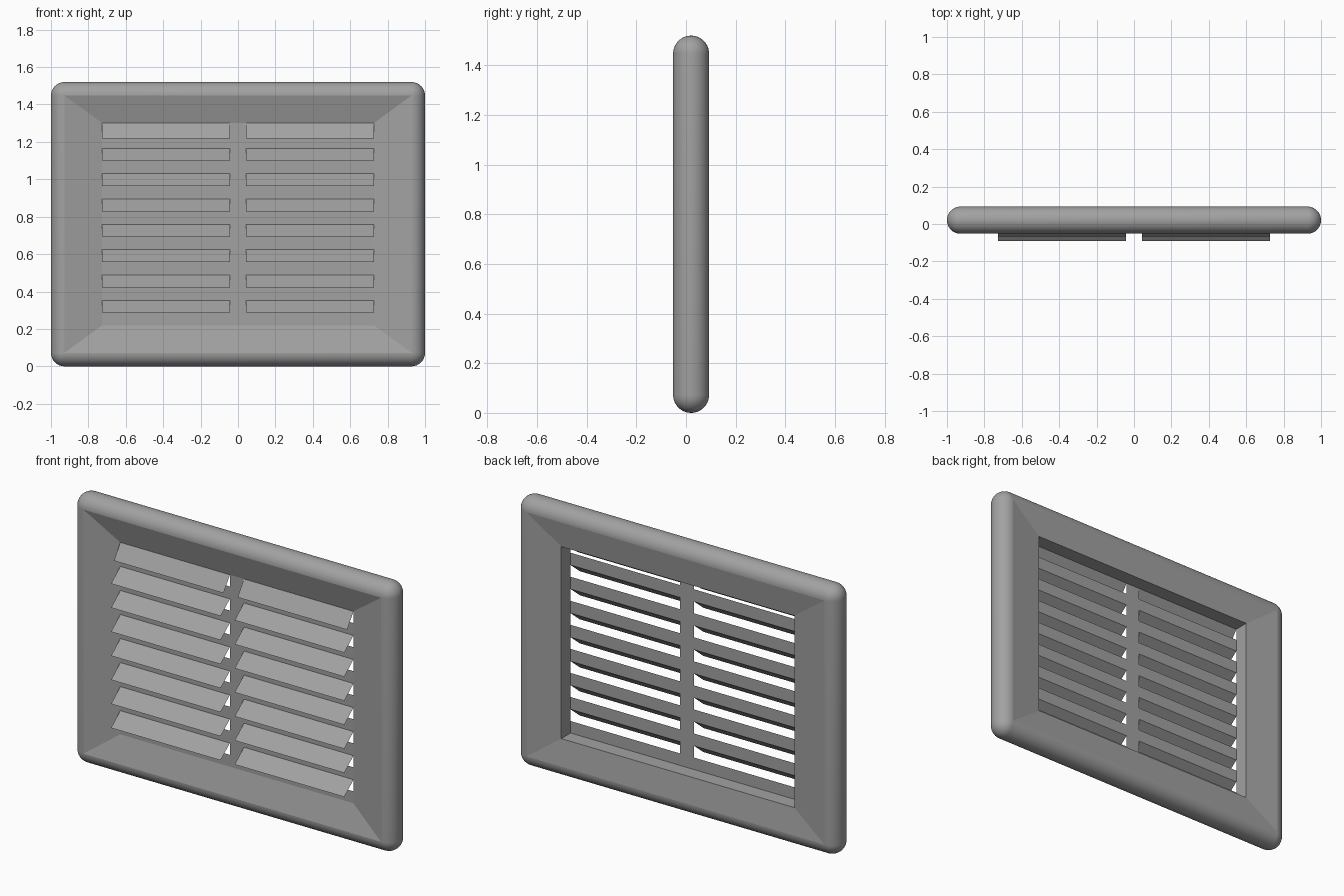
import bpy, bmesh, math

cube = bpy.data.objects.get("Cube")
if cube:
    bpy.data.objects.remove(cube, do_unlink=True)

grey = bpy.data.materials.new("mid_grey")
grey.use_nodes = True
colour = (0.36, 0.36, 0.36, 1)
grey.diffuse_color = colour
grey.node_tree.nodes["Principled BSDF"].inputs["Base Color"].default_value = colour

# Main sizes
MID_Z = 0.76
RADIUS = 0.0725
MID_Y = 0.0205
CORE_X, CORE_Z = 1 - RADIUS, MID_Z - RADIUS
OPEN_X, OPEN_Z = 0.727, 0.541
PLATE_Y, BACK_Y = -0.01, 0.073
MULLION = 0.044
SLOTS, PITCH, SLOT_H = 8, 0.1355, 0.066
TOP = MID_Z + OPEN_Z
CORNER_STEPS, ARC_STEPS = 8, 20


def finish(name, bm):
    mesh = bpy.data.meshes.new(name)
    bm.to_mesh(mesh)
    bm.free()
    mesh.materials.append(grey)
    obj = bpy.data.objects.new(name, mesh)
    bpy.context.collection.objects.link(obj)
    return obj


def ring(bm, half_x, half_z, y, radius):
    """Rectangle loop with corners rounded outward by radius."""
    verts = []
    for corner, (sx, sz) in enumerate([(1, 1), (-1, 1), (-1, -1), (1, -1)]):
        for i in range(CORNER_STEPS + 1):
            a = math.pi / 2 * (corner + i / CORNER_STEPS)
            verts.append(bm.verts.new((sx * half_x + radius * math.cos(a), y,
                                       MID_Z + sz * half_z + radius * math.sin(a))))
    return verts


def quad(bm, x0, x1, z0, y0, z1, y1):
    corners = [(x0, y0, z0), (x1, y0, z0), (x1, y1, z1), (x0, y1, z1)]
    bm.faces.new([bm.verts.new(c) for c in corners])


# Frame: rounded rim, sloping front and back, straight inner wall
bm = bmesh.new()
rings = [ring(bm, OPEN_X, OPEN_Z, PLATE_Y, 0)]
for i in range(ARC_STEPS + 1):
    t = math.pi * (i / ARC_STEPS - 0.5)
    rings.append(ring(bm, CORE_X, CORE_Z, MID_Y + RADIUS * math.sin(t),
                      RADIUS * math.cos(t)))
rings.append(ring(bm, OPEN_X, OPEN_Z, BACK_Y, 0))
for k, a in enumerate(rings):
    b = rings[(k + 1) % len(rings)]
    for i in range(len(a)):
        j = (i + 1) % len(a)
        face = bm.faces.new((a[i], a[j], b[j], b[i]))
        face.smooth = 1 <= k <= ARC_STEPS
bmesh.ops.remove_doubles(bm, verts=bm.verts, dist=0.0001)
bmesh.ops.recalc_face_normals(bm, faces=bm.faces)
finish("frame", bm)

# Slotted plate: horizontal bars and the pieces beside each slot
bm = bmesh.new()
for n in range(SLOTS):
    slot_top = TOP - n * PITCH
    slot_bottom = slot_top - SLOT_H
    bar_bottom = slot_top - PITCH if n < SLOTS - 1 else MID_Z - OPEN_Z
    quad(bm, -MULLION, MULLION, slot_bottom, PLATE_Y, slot_top, PLATE_Y)
    for x0, x1 in [(-OPEN_X, -MULLION), (-MULLION, MULLION), (MULLION, OPEN_X)]:
        quad(bm, x0, x1, bar_bottom, PLATE_Y, slot_bottom, PLATE_Y)
bmesh.ops.remove_doubles(bm, verts=bm.verts, dist=0.0001)
finish("slotted_plate", bm)

# Thin louvres hanging outward from the top of each slot
for side, x0, x1 in [("left", MULLION, OPEN_X), ("right", -OPEN_X, -MULLION)]:
    bm = bmesh.new()
    for n in range(SLOTS):
        z = TOP - n * PITCH
        drop, tip_y = (0.082, -0.066) if n == 0 else (SLOT_H, -0.092)
        quad(bm, x0, x1, z - drop, tip_y, z, PLATE_Y)
    finish(side + "_louvres", bm)
